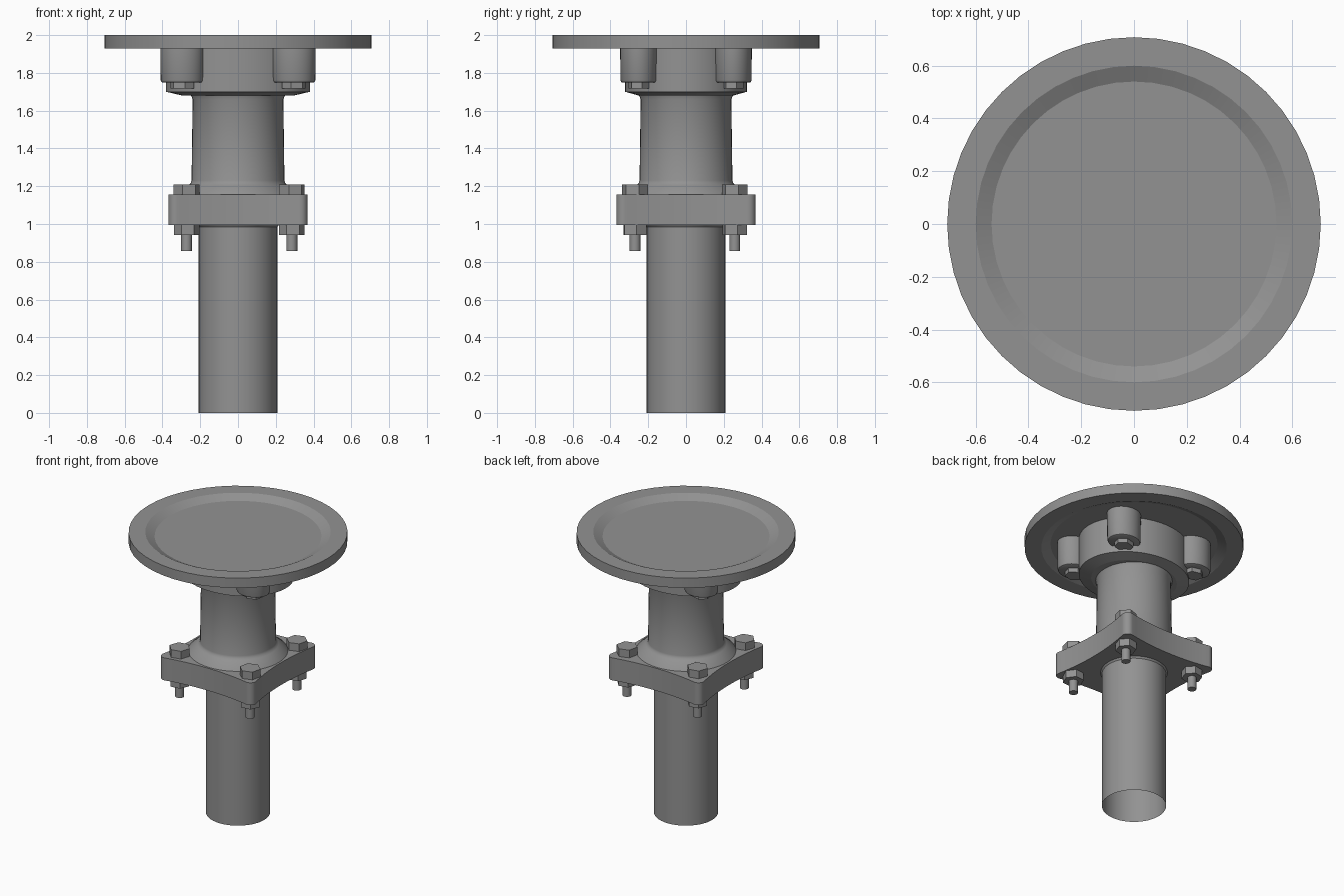
import bpy, bmesh, math

if "Cube" in bpy.data.objects:
    bpy.data.objects.remove(bpy.data.objects["Cube"])

metal = bpy.data.materials.new("dark_metal")
metal.diffuse_color = (0.29, 0.29, 0.29, 1)
metal.use_nodes = True
metal.node_tree.nodes["Principled BSDF"].inputs["Base Color"].default_value = metal.diffuse_color


def finish(name, bm, loc=(0, 0, 0), scale=(1, 1, 1), angle=35):
    bmesh.ops.recalc_face_normals(bm, faces=bm.faces)
    me = bpy.data.meshes.new(name)
    bm.to_mesh(me)
    bm.free()
    me.materials.append(metal)
    ob = bpy.data.objects.new(name, me)
    bpy.context.collection.objects.link(ob)
    ob.location, ob.scale = loc, scale
    bpy.ops.object.select_all(action='DESELECT')
    ob.select_set(True)
    bpy.context.view_layer.objects.active = ob
    bpy.ops.object.shade_smooth_by_angle(angle=math.radians(angle))
    return ob


def lathe(name, profile, n=48, loc=(0, 0, 0), scale=(1, 1, 1), turn=0.0, angle=35):
    """Spin (radius, z) points around z; radius 0 makes a pole."""
    bm = bmesh.new()
    rings = []
    for r, z in profile:
        if r == 0:
            rings.append([bm.verts.new((0, 0, z))] * n)
        else:
            a = [turn + 2 * math.pi * i / n for i in range(n)]
            rings.append([bm.verts.new((r * math.cos(t), r * math.sin(t), z)) for t in a])
    for low, high in zip(rings, rings[1:]):
        for i in range(n):
            j = (i + 1) % n
            quad = list(dict.fromkeys((low[i], low[j], high[j], high[i])))
            if len(quad) > 2:
                bm.faces.new(quad)
    return finish(name, bm, loc, scale, angle)


def hexagon(name, loc, r, z0, z1, turn, scale=(1, 1, 1)):
    lathe(name, [(0, z0), (r, z0), (r, z1), (0, z1)], 6, loc, scale, turn, 20)


# Top plate, dished on both faces
lathe("top_plate", [(0, 1.957), (0.54, 1.957), (0.60, 1.93), (0.708, 1.93),
                    (0.708, 2.0), (0.60, 2.0), (0.54, 1.97), (0, 1.97)], angle=20)

# Oval hub under the plate
OVAL = (1.18, 1, 1)
lathe("hub", [(0, 1.96), (0.322, 1.96), (0.322, 1.70), (0.25, 1.68), (0, 1.68)],
      scale=OVAL, angle=15)

# Bosses on the hub, each with a bolt head
for sx in (-1, 1):
    for sy in (-1, 1):
        loc = (0.295 * sx, 0.25 * sy, 0)
        lathe("hub_boss", [(0, 1.748), (0.086, 1.748), (0.093, 1.752), (0.097, 1.762),
                           (0.099, 1.96), (0, 1.96)], 32, loc, OVAL)
        hexagon("boss_bolt", loc, 0.055, 1.717, 1.75, 0.3 * sx, OVAL)

# Upper sleeve flaring into the flange
lathe("upper_sleeve", [(0.325, 1.15), (0.322, 1.157), (0.262, 1.205), (0.251, 1.215),
                       (0.246, 1.23), (0.240, 1.66), (0.25, 1.685)], angle=40)

# Square flange with rounded corners and slightly hollowed sides
outline = []
for k in range(4):
    pts = [(0.329 + 0.04 * math.cos(math.radians(a)), 0.329 + 0.04 * math.sin(math.radians(a)))
           for a in range(-10, 101, 10)]
    pts += [(0.322 * t / 10, 0.336 + 0.032 * t * t / 100) for t in range(9, -10, -1)]
    c, s = math.cos(k * math.pi / 2), math.sin(k * math.pi / 2)
    outline += [(c * x - s * y, s * x + c * y) for x, y in pts]
bm = bmesh.new()
face = bm.faces.new([bm.verts.new((x, y, 0.995)) for x, y in outline])
ext = bmesh.ops.extrude_face_region(bm, geom=[face], use_keep_orig=True)
bmesh.ops.translate(bm, vec=(0, 0, 0.16),
                    verts=[v for v in ext["geom"] if isinstance(v, bmesh.types.BMVert)])
finish("flange", bm)

# Flange bolts: head, shank and nut
for i, x in enumerate((-0.272, 0.285)):
    for j, y in enumerate((-0.27, 0.258)):
        loc = (x, y, 0)
        hexagon("flange_bolt_head", loc, 0.07, 1.15, 1.21, 0.2 + 0.1 * i)
        hexagon("flange_nut", loc, 0.068, 0.943, 1.0, 0.1 + 0.1 * j)
        lathe("flange_bolt_shank", [(0, 0.858), (0.029, 0.858), (0.029, 1.0), (0, 1.0)], 16, loc)

# Lower pipe, open at the bottom, with a small weld
lathe("lower_pipe", [(0.208, 0), (0.208, 1.0)])
lathe("pipe_weld", [(0.208, 0.983), (0.218, 0.997)], angle=20)
